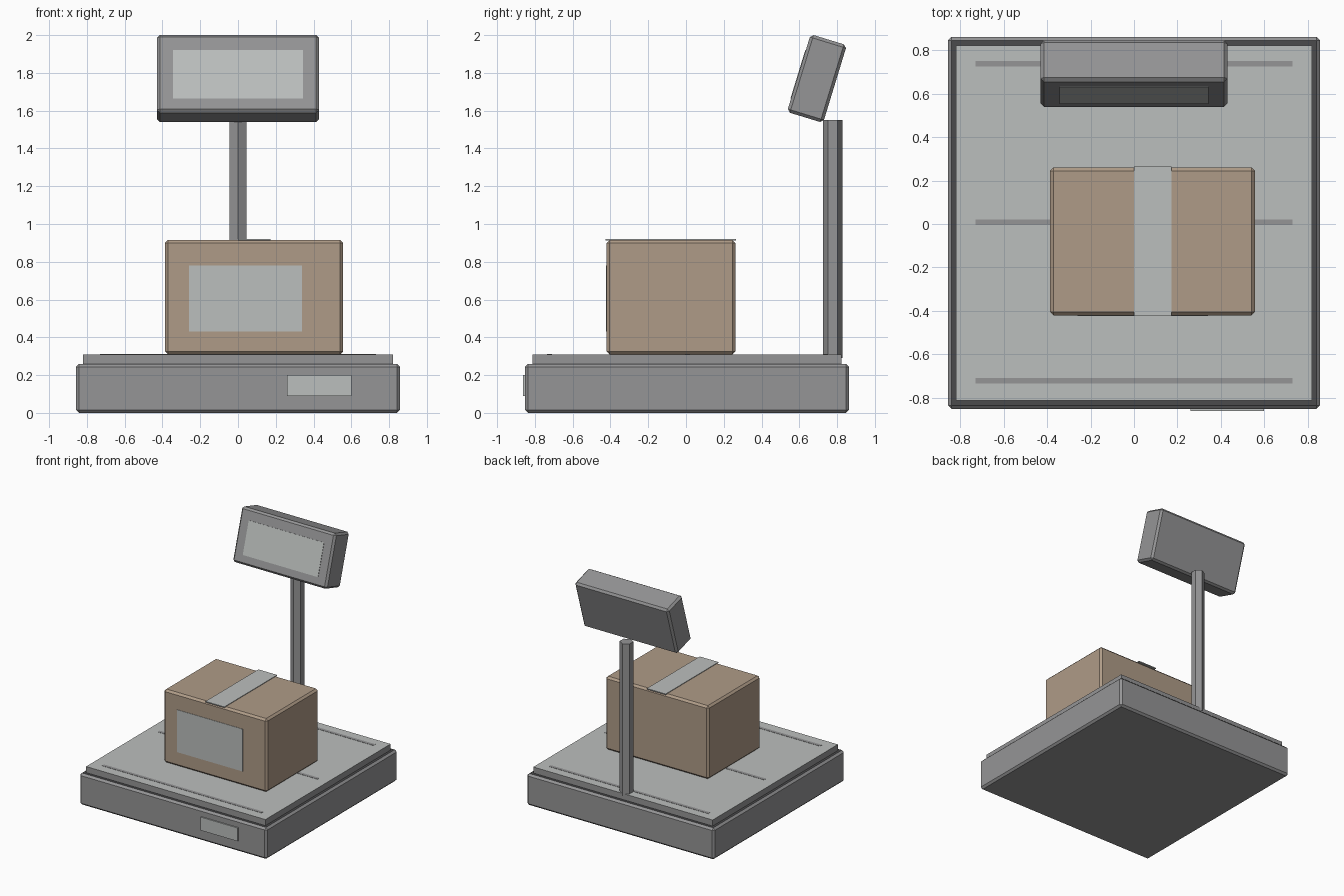
import bpy
import math
from mathutils import Matrix

cube = bpy.data.objects.get("Cube")
if cube:
    bpy.data.objects.remove(cube, do_unlink=True)


def material(name, r, g, b):
    m = bpy.data.materials.new(name)
    m.use_nodes = True
    m.diffuse_color = (r, g, b, 1)
    m.node_tree.nodes["Principled BSDF"].inputs["Base Color"].default_value = (r, g, b, 1)
    return m


grey = material("casing grey", 0.30, 0.30, 0.305)
light = material("pale steel", 0.50, 0.52, 0.51)
dark = material("dark rim", 0.07, 0.07, 0.072)
tan = material("cardboard", 0.43, 0.33, 0.245)


def box(name, x, y, z, mat, bevel=0, top=None):
    """Box from (min, max) ranges; the top face may have its own material."""
    center = [(a + b) / 2 for a, b in (x, y, z)]
    bpy.ops.mesh.primitive_cube_add(size=1, location=center)
    ob = bpy.context.object
    ob.name = name
    size = [b - a for a, b in (x, y, z)]
    ob.data.transform(Matrix.Diagonal((*size, 1)))
    ob.data.materials.append(mat)
    if top:
        ob.data.materials.append(top)
        for p in ob.data.polygons:
            p.material_index = int(p.normal.z > 0.9)
    if bevel:
        mod = ob.modifiers.new("chamfer", 'BEVEL')
        mod.width = bevel
        mod.segments = 1
        mod.material = 0
    return ob


# Weighing base with a dark rim around the platform
box("base", (-0.857, 0.857), (-0.852, 0.862), (0, 0.26), grey, 0.016, dark)
box("base_label", (0.26, 0.60), (-0.862, -0.85), (0.09, 0.20), light)

# Platform with a pale top and three grooves
box("platform", (-0.82, 0.82), (-0.813, 0.823), (0.255, 0.31), grey, top=light)
for i, y in enumerate((-0.722, 0.008, 0.738)):
    box(f"platform_groove_{i + 1}", (-0.73, 0.73), (y - 0.013, y + 0.013), (0.308, 0.312), grey)

# Parcel with tape and a front label
box("parcel", (-0.387, 0.557), (-0.421, 0.261), (0.31, 0.915), tan, 0.016)
box("parcel_tape", (0, 0.172), (-0.425, 0.266), (0.912, 0.92), light)
box("parcel_label", (-0.26, 0.34), (-0.424, -0.42), (0.43, 0.78), light)

# Six-sided post
bpy.ops.mesh.primitive_cylinder_add(vertices=6, radius=0.052, depth=1.26, location=(0, 0.777, 0.92))
post = bpy.context.object
post.name = "post"
post.data.materials.append(grey)

# Display head and its screen, tilted back together
head = box("display_head", (-0.43, 0.43), (-0.1, 0.1), (-0.215, 0.215), grey, 0.016)
screen = box("display_screen", (-0.344, 0.344), (-0.103, -0.098), (-0.142, 0.126), light)
tilt = Matrix.Translation((0, 0.693, 1.77)) @ Matrix.Rotation(math.radians(-17), 4, 'X')
for ob in (head, screen):
    ob.matrix_world = tilt @ Matrix.Translation(ob.location)
